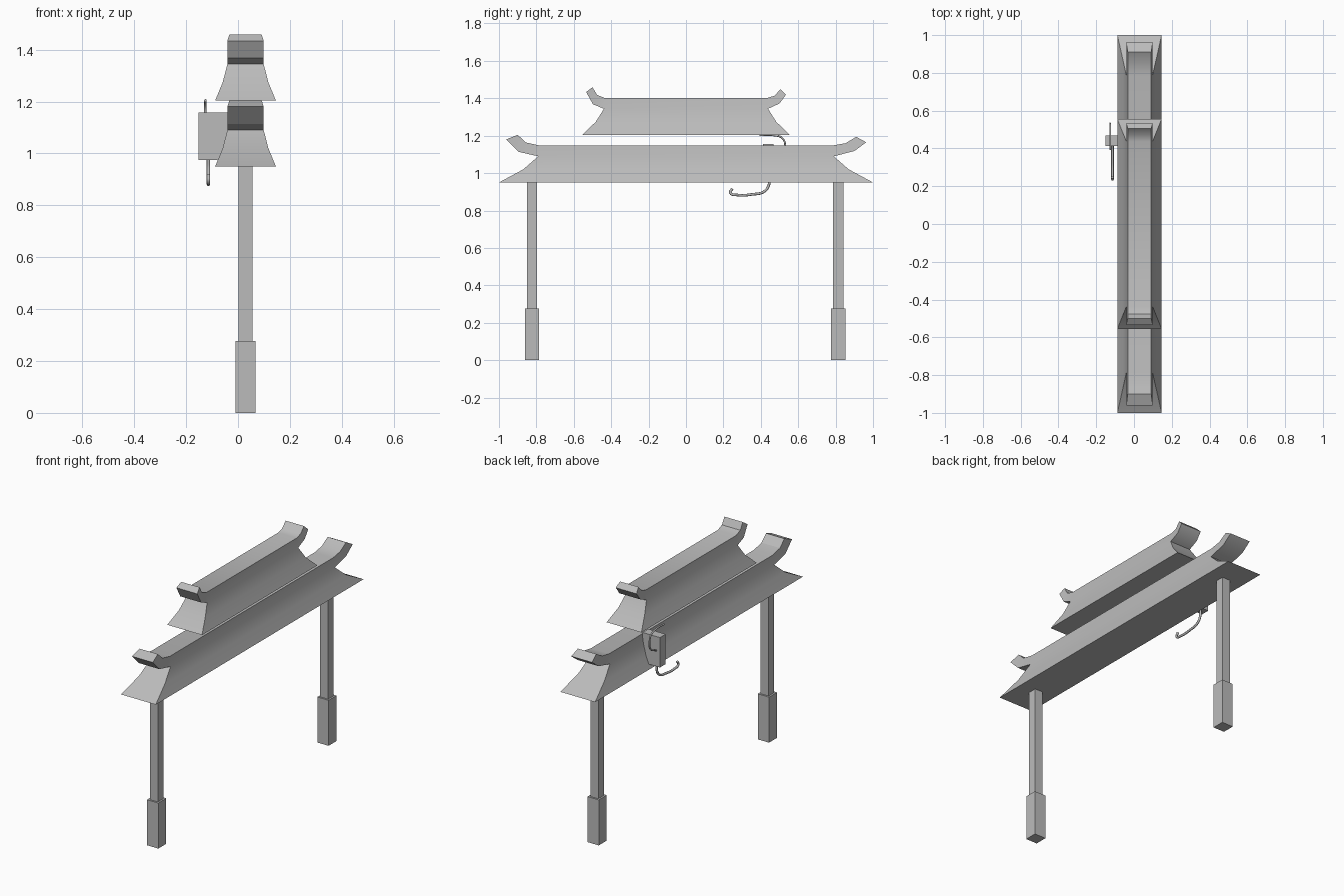
import bpy
import bmesh
import math

if "Cube" in bpy.data.objects:
    bpy.data.objects.remove(bpy.data.objects["Cube"])

grey = bpy.data.materials.new("stone grey")
grey.use_nodes = True
COLOUR = (0.5, 0.5, 0.5, 1)
grey.diffuse_color = COLOUR
grey.node_tree.nodes["Principled BSDF"].inputs["Base Color"].default_value = COLOUR

CX = 0.029  # centre line of the gate


def finish(bm, name):
    bmesh.ops.recalc_face_normals(bm, faces=bm.faces[:])
    mesh = bpy.data.meshes.new(name)
    bm.to_mesh(mesh)
    bm.free()
    mesh.materials.append(grey)
    obj = bpy.data.objects.new(name, mesh)
    bpy.context.collection.objects.link(obj)
    return obj


def box(name, low, high):
    bm = bmesh.new()
    bmesh.ops.create_cube(bm, size=1)
    for v in bm.verts:
        v.co = [(a + b) / 2 + c * (b - a) for a, b, c in zip(low, high, v.co)]
    return finish(bm, name)


def bridge(bm, a, b, skip=None):
    for i in range(4):
        j = (i + 1) % 4
        if i != skip:
            bm.faces.new((a[i], a[j], b[j], b[i]))


# Curled ridge ends: lower y, lower z, upper y, upper z, from tip inwards
FRONT_CURL = [(-0.962, 1.18, -0.90, 1.205), (-0.896, 1.114, -0.857, 1.164)]
BACK_CURL = [(0.90, 1.118, 0.853, 1.16), (0.963, 1.165, 0.91, 1.194)]
# Concave skirt: half width, half length, height
SKIRT = [(0.117, 1.0, 0.95), (0.088, 0.87, 1.02), (0.07, 0.79, 1.09)]


def roof(name, length, lift):
    bm = bmesh.new()

    def vert(x, y, z):
        return bm.verts.new((CX + x, y * length, z + lift))

    # Flared skirt
    rings = []
    for w, d, z in SKIRT:
        rings.append([vert(x, y, z) for x, y in ((-w, -d), (w, -d), (w, d), (-w, d))])
    bm.faces.new(rings[0])
    for a, b in zip(rings, rings[1:]):
        bridge(bm, a, b)
    waist = rings[-1]

    # Ridge beam with upturned ends, sharing the top edge of the skirt
    def beam_ring(y0, z0, y1, z1):
        return [vert(-0.07, y0, z0), vert(0.07, y0, z0),
                vert(0.062, y1, z1), vert(-0.062, y1, z1)]

    def waist_ring(a, b, y):
        return [a, b, vert(0.062, y, 1.148), vert(-0.062, y, 1.148)]

    beam = [beam_ring(*r) for r in FRONT_CURL]
    beam.append(waist_ring(waist[0], waist[1], -0.785))
    beam.append(waist_ring(waist[3], waist[2], 0.785))
    beam += [beam_ring(*r) for r in BACK_CURL]
    for i in range(len(beam) - 1):
        bridge(bm, beam[i], beam[i + 1], skip=0 if i == 2 else None)
    bm.faces.new(beam[0])
    bm.faces.new(beam[-1])

    obj = finish(bm, name)
    bpy.ops.object.select_all(action="DESELECT")
    bpy.context.view_layer.objects.active = obj
    obj.select_set(True)
    bpy.ops.object.shade_smooth_by_angle(angle=math.radians(30))


roof("lower_roof", 1.0, 0)
roof("upper_roof", 0.555, 0.254)

# Posts on square plinths
for side, y in (("front", -0.824), ("back", 0.814)):
    for part, r, z0, z1 in (("plinth", 0.038, 0, 0.277), ("post", 0.027, 0.277, 0.96)):
        box(f"{side}_{part}", (CX - r, y - r, z0), (CX + r, y + r, z1))

# Small box fixed to the roof side
box("wall_box", (-0.152, 0.413, 0.975), (-0.035, 0.468, 1.157))


# Bent rods on the box
def rod(name, x, radius, path):
    curve = bpy.data.curves.new(name, "CURVE")
    curve.dimensions = "3D"
    curve.bevel_depth = radius
    curve.bevel_resolution = 2
    curve.resolution_u = 6
    curve.use_fill_caps = True
    spline = curve.splines.new("BEZIER")
    spline.bezier_points.add(len(path) - 1)
    for p, (y, z) in zip(spline.bezier_points, path):
        p.co = (x, y, z)
        p.handle_left_type = p.handle_right_type = "AUTO"
    curve.materials.append(grey)
    bpy.context.collection.objects.link(bpy.data.objects.new(name, curve))


rod("upper_rod", -0.126, 0.005,
    [(0.393, 1.203), (0.47, 1.202), (0.515, 1.187), (0.531, 1.145), (0.525, 1.105), (0.465, 1.07)])
rod("lower_rod", -0.114, 0.007,
    [(0.445, 0.98), (0.444, 0.94), (0.42, 0.903), (0.35, 0.886), (0.275, 0.883), (0.237, 0.895), (0.248, 0.917)])
